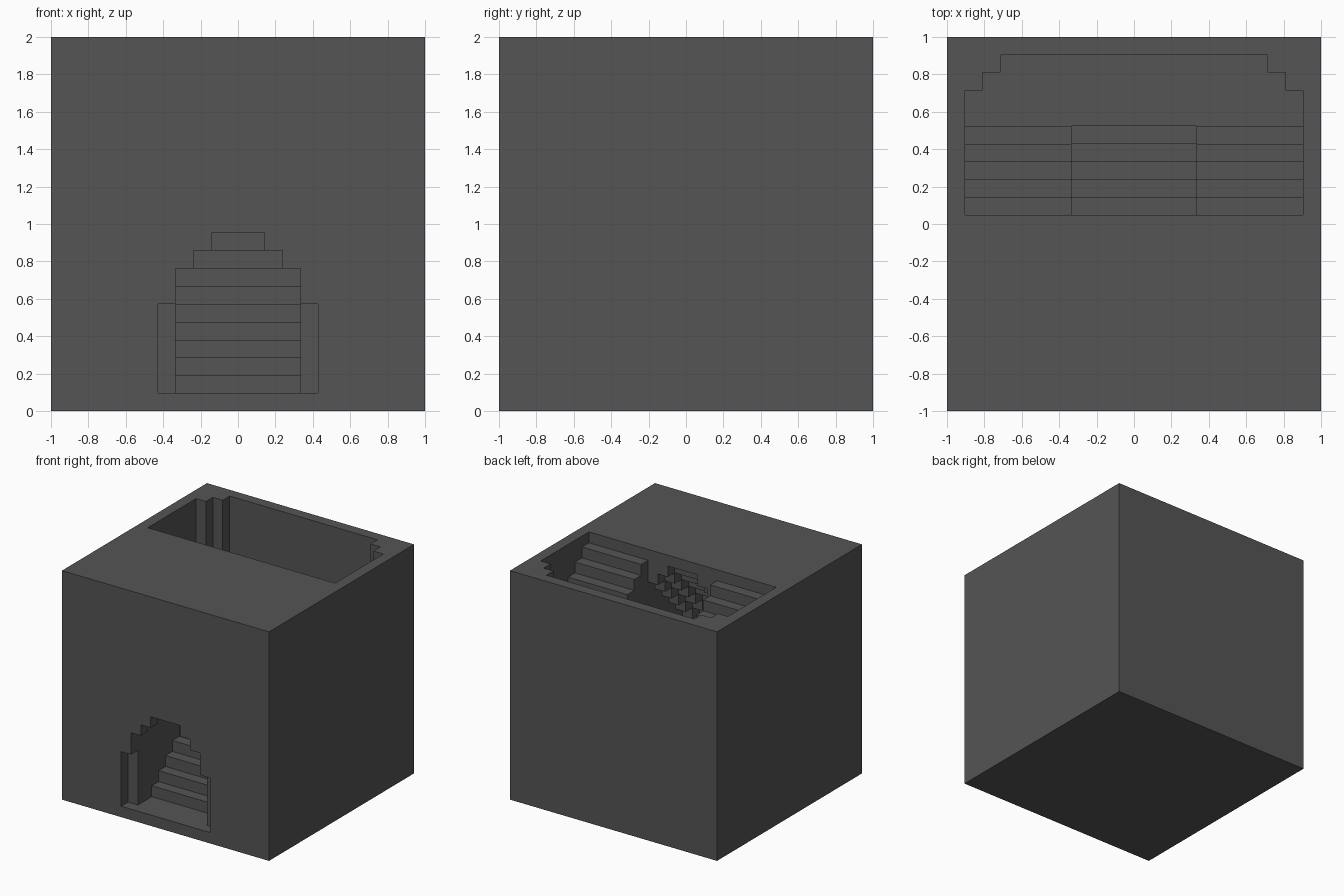
import bpy
import bmesh
import math
from mathutils import Vector

cube = bpy.data.objects.get("Cube")
if cube:
    bpy.data.objects.remove(cube, do_unlink=True)

N = 21            # modules along each side of the block
U = 2 / N         # module size, also one step


def stone_material():
    mat = bpy.data.materials.new("dark grey stone")
    mat.use_nodes = True
    colour = (0.09, 0.09, 0.09, 1)
    mat.diffuse_color = colour
    mat.node_tree.nodes["Principled BSDF"].inputs["Base Color"].default_value = colour
    return mat


def tunnel(a, y, z):
    """Doorway and rising stair tunnel with a corbelled, stepped ceiling."""
    if y > 10:
        return False
    if a == 4:                                   # wider door recess in the front
        return y == 0 and 1 <= z < 6
    ceiling = 10 + y - max(0, a - 1)
    return a <= 3 and max(1, y - 1) <= z < ceiling


def court(a, y, z):
    """Open court: middle stair rises to the landing, side stairs rise to the roof."""
    if not 11 <= y <= 19 or a > 9 or a + (y - 10) > 16:   # stepped back corners
        return False
    floor = min(y - 1, 15) if a <= 3 else max(31 - y, 15)
    return z >= floor


def solid(x, y, z):
    if not all(0 <= c < N for c in (x, y, z)):
        return False
    a = abs(x - N // 2)
    return not (tunnel(a, y, z) or court(a, y, z))


def build_block():
    bm = bmesh.new()
    verts = {}

    def vert(p):
        if p not in verts:
            verts[p] = bm.verts.new((p[0] * U - 1, p[1] * U - 1, p[2] * U))
        return verts[p]

    # Skin every boundary between stone and air
    for x in range(N):
        for y in range(N):
            for z in range(N):
                if not solid(x, y, z):
                    continue
                for axis in range(3):
                    for side in (0, 1):
                        step = [0, 0, 0]
                        step[axis] = 2 * side - 1
                        if solid(x + step[0], y + step[1], z + step[2]):
                            continue
                        loop = []
                        for b, c in ((0, 0), (1, 0), (1, 1), (0, 1)):
                            p = [x, y, z]
                            p[axis] += side
                            p[(axis + 1) % 3] += b
                            p[(axis + 2) % 3] += c
                            loop.append(vert(tuple(p)))
                        bm.faces.new(loop if side else loop[::-1])

    # Merge the module faces into large flat faces
    bmesh.ops.dissolve_limit(bm, angle_limit=math.radians(1),
                             verts=bm.verts[:], edges=bm.edges[:])
    mesh = bpy.data.meshes.new("stepped_stone_block")
    bm.to_mesh(mesh)
    bm.free()
    return mesh


mesh = build_block()
mesh.materials.append(stone_material())
block = bpy.data.objects.new("stepped_stone_block", mesh)
bpy.context.collection.objects.link(block)
